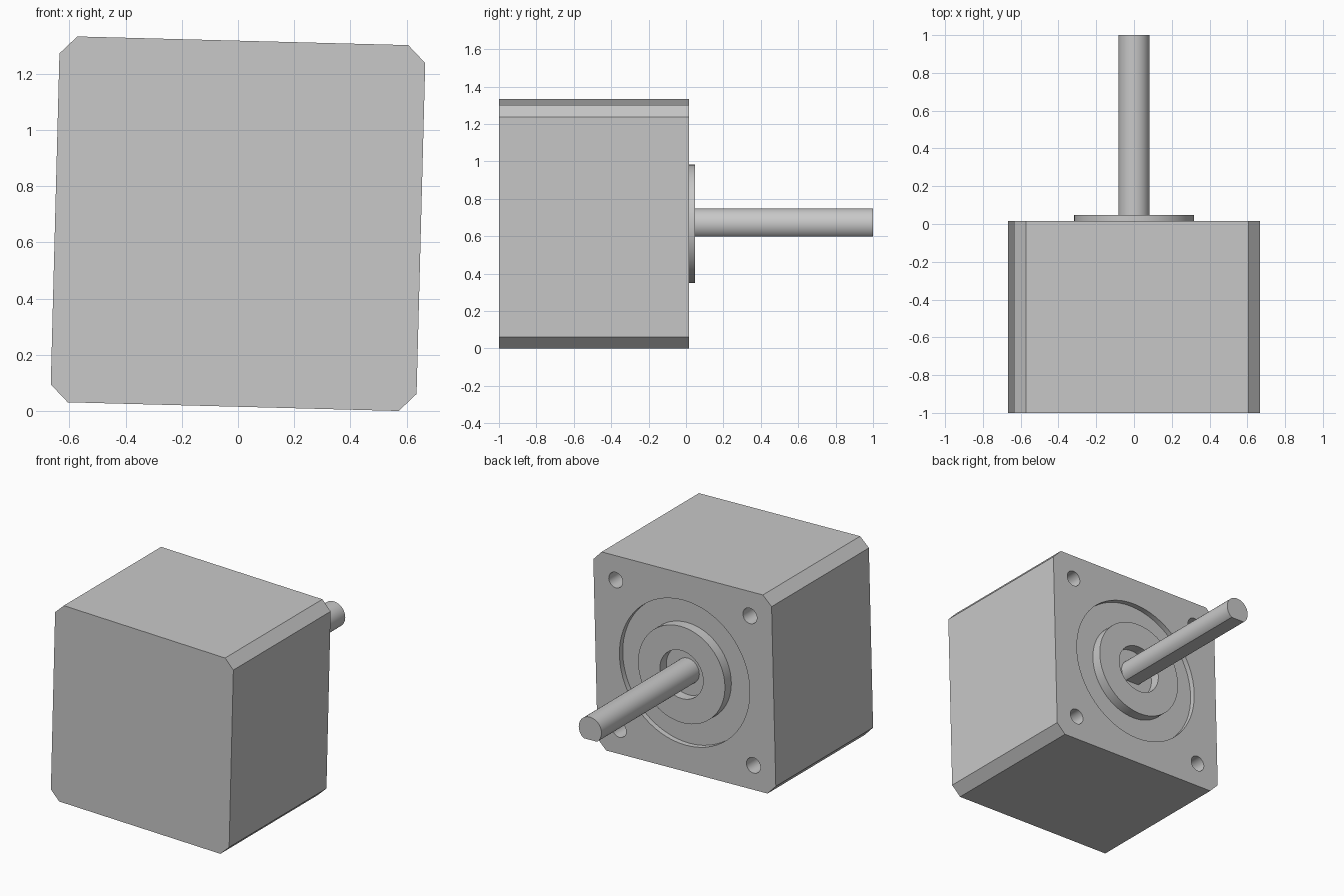
import bpy
import bmesh
from math import sin, cos, pi, radians, asin

if "Cube" in bpy.data.objects:
    bpy.data.objects.remove(bpy.data.objects["Cube"], do_unlink=True)

TILT = radians(1.5)      # whole motor leans slightly about its shaft
AXIS_Z = 0.6665          # height of the shaft axis
FACE_Y = 0.015           # mounting face
FLOOR_Y = -0.02          # bottom of the recesses

metal = bpy.data.materials.new("plain grey metal")
metal.use_nodes = True
GREY = (0.58, 0.58, 0.58, 1)
metal.diffuse_color = GREY
metal.node_tree.nodes["Principled BSDF"].inputs["Base Color"].default_value = GREY


def circle(r, n=64, cx=0, cz=0):
    return [(cx + r * cos(2 * pi * i / n), cz + r * sin(2 * pi * i / n)) for i in range(n)]


def prism(name, outline, y0, y1):
    """Extrude an (x, z) outline along y, leaning with the motor."""
    bm = bmesh.new()
    verts = [bm.verts.new((x * cos(TILT) + z * sin(TILT), y0,
                           AXIS_Z + z * cos(TILT) - x * sin(TILT))) for x, z in outline]
    face = bm.faces.new(verts)
    moved = bmesh.ops.extrude_face_region(bm, geom=[face])["geom"]
    bmesh.ops.translate(bm, vec=(0, y1 - y0, 0),
                        verts=[v for v in moved if isinstance(v, bmesh.types.BMVert)])
    bmesh.ops.recalc_face_normals(bm, faces=bm.faces)
    mesh = bpy.data.meshes.new(name)
    bm.to_mesh(mesh)
    bm.free()
    mesh.materials.append(metal)
    ob = bpy.data.objects.new(name, mesh)
    bpy.context.collection.objects.link(ob)
    return ob


def activate(ob):
    bpy.ops.object.select_all(action='DESELECT')
    ob.select_set(True)
    bpy.context.view_layer.objects.active = ob


def cut(ob, cutter):
    activate(ob)
    mod = ob.modifiers.new("cut", 'BOOLEAN')
    mod.operation = 'DIFFERENCE'
    mod.solver = 'EXACT'
    mod.object = cutter
    bpy.ops.object.modifier_apply(modifier=mod.name)
    bpy.data.objects.remove(cutter, do_unlink=True)


# Square housing with chamfered corners
H, C = 0.651, 0.589
body = prism("motor_body", [(C, -H), (H, -C), (H, C), (C, H),
                            (-C, H), (-H, C), (-H, -C), (-C, -H)], -1, FACE_Y)

# Shallow round recess and four screw holes in the mounting face
cut(body, prism("recess_cutter", circle(0.476), FLOOR_Y, 0.1))
for sx in (-1, 1):
    for sz in (-1, 1):
        hole = circle(0.051, 32, sx * 0.49, sz * 0.49)
        cut(body, prism("hole_cutter", hole, -0.12, 0.1))

# Raised pilot ring around the shaft
ring = prism("pilot_ring", circle(0.317), FLOOR_Y - 0.01, 0.047)
cut(ring, prism("bore_cutter", circle(0.158), FLOOR_Y, 0.1))
cut(body, prism("ring_seat_cutter", circle(0.3), FLOOR_Y - 0.005, 0.1))

# Shaft with a flat along its underside
R, FLAT, N = 0.083, 0.067, 48
start = -asin(FLAT / R)
sweep = pi - 2 * start
d_shape = [(R * cos(start + sweep * i / N), R * sin(start + sweep * i / N)) for i in range(N + 1)]
shaft = prism("output_shaft", d_shape, -0.05, 1)

for ob in (body, ring, shaft):
    activate(ob)
    bpy.ops.object.shade_smooth_by_angle(angle=radians(30))
